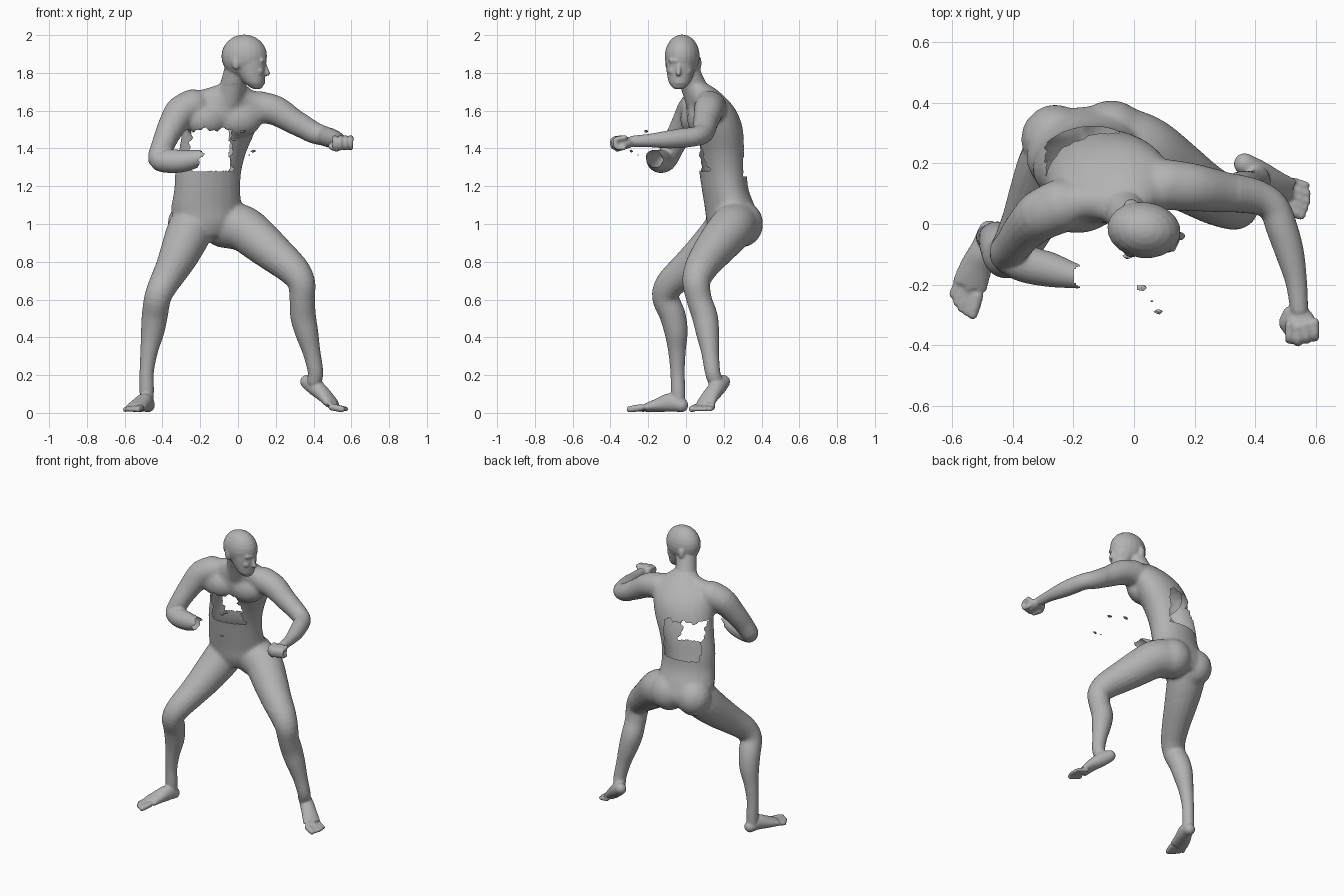
import bpy, bmesh, math, random
from mathutils import Vector, Matrix

random.seed(4)
grey = bpy.data.materials.new("plain grey")
grey.diffuse_color = (0.45, 0.45, 0.45, 1)
bm = bmesh.new()


def ball(c, r, yaw=0.0):
    """Ellipsoid with centre c and radii r."""
    m = Matrix.Translation(c) @ Matrix.Rotation(yaw, 4, 'Z') @ Matrix.Diagonal((*r, 1))
    bmesh.ops.create_uvsphere(bm, u_segments=20, v_segments=12, radius=1, matrix=m)


def spline(rows, n=4):
    """Catmull-Rom through rows of numbers."""
    p = [Vector(r) for r in rows]
    p = [2 * p[0] - p[1]] + p + [2 * p[-1] - p[-2]]
    out = []
    for i in range(1, len(p) - 2):
        a, b, c, d = p[i - 1:i + 3]
        for k in range(n):
            t = k / n
            out.append(0.5 * (2 * b + (c - a) * t + (2 * a - 5 * b + 4 * c - d) * t * t
                              + (3 * b - a - 3 * c + d) * t ** 3))
    return out + [p[-2]]


def loft(rows, side=None, segs=20):
    """Closed tube; rows are x, y, z, radius or x, y, z, half width, half depth.
    With a side axis given, the sections stay level."""
    pts = spline([tuple(r) if len(r) == 5 else (*r, r[3]) for r in rows])
    rings, u = [], None
    for i, q in enumerate(pts):
        c = Vector(q[:3])
        t = (Vector(pts[min(i + 1, len(pts) - 1)][:3]) - Vector(pts[max(i - 1, 0)][:3])).normalized()
        if side:
            u = Vector(side).normalized()
            v = Vector((0, 0, 1)).cross(u)
        else:
            if u is None:
                u = t.cross(Vector((0, 0, 1)))
                if u.length < 0.1:
                    u = Vector((1, 0, 0))
            u = (u - t * u.dot(t)).normalized()
            v = t.cross(u)
        rings.append([bm.verts.new(c + u * q[3] * math.cos(a) + v * q[4] * math.sin(a))
                      for a in (2 * math.pi * k / segs for k in range(segs))])
    for a, b in zip(rings, rings[1:]):
        for k in range(segs):
            bm.faces.new((a[k], a[(k + 1) % segs], b[(k + 1) % segs], b[k]))
    bm.faces.new(rings[0][::-1])
    bm.faces.new(rings[-1])
    if not side:  # rounded ends
        for q in (pts[0], pts[-1]):
            r = min(q[3], q[4])
            ball(q[:3], (r, r, r))


# torso, buttocks, chest muscles, shoulder slopes
loft([(-.17, .25, .93, .10, .11), (-.165, .25, 1.0, .17, .138), (-.168, .235, 1.08, .188, .133),
      (-.163, .208, 1.18, .178, .122), (-.157, .195, 1.28, .178, .124), (-.135, .185, 1.38, .182, .13),
      (-.105, .168, 1.48, .195, .136), (-.08, .143, 1.57, .20, .136), (-.06, .12, 1.64, .185, .115),
      (-.04, .09, 1.70, .125, .085), (-.03, .06, 1.74, .07, .06)], side=(1, .2, 0))
ball((-.26, .278, 1.0), (.112, .118, .12))
ball((-.075, .29, 1.0), (.122, .12, .125))
ball((-.17, .055, 1.555), (.125, .085, .095), .2)
ball((.01, .085, 1.555), (.12, .078, .095), .2)
loft([(-.03, .07, 1.70, .06), (-.16, .075, 1.657, .062), (-.26, .05, 1.62, .077)])
loft([(-.02, .07, 1.69, .057), (.05, .10, 1.65, .064), (.12, .12, 1.62, .075)])

# neck and head, turned to the side
loft([(-.045, .07, 1.66, .078), (-.025, .035, 1.74, .068), (-.005, 0, 1.83, .064)])
ball((.033, -.02, 1.888), (.122, .093, .115), -.12)
loft([(.106, -.040, 1.712, .024, .028), (.096, -.037, 1.725, .038, .043), (.083, -.034, 1.755, .058, .059),
      (.068, -.030, 1.80, .077, .072), (.058, -.026, 1.85, .091, .081), (.05, -.022, 1.91, .10, .086)],
     side=(1, -.15, 0))
loft([(.140, -.037, 1.85, .010), (.150, -.039, 1.82, .011), (.156, -.040, 1.797, .014)])    # nose
for s in (-1, 1):
    loft([(.142, -.037 + s * .012, 1.864, .011), (.126, -.034 + s * .048, 1.866, .012)])  # brow
    ball((.108, -.032 + s * .04, 1.81), (.028, .024, .024))                               # cheek
    ball((-.012, -.014 + s * .082, 1.852), (.022, .014, .036), s * .25)                   # ear
for z in (1.763, 1.749):
    loft([(.125, -.058, z, .008), (.134, -.04, z, .010), (.131, -.018, z, .008)])         # lips

# legs
loft([(-.23, .25, 1.02, .122), (-.27, .18, .93, .118), (-.31, .09, .84, .105), (-.35, 0, .76, .09),
      (-.395, -.085, .68, .078), (-.425, -.108, .61, .071), (-.44, -.072, .52, .069),
      (-.452, -.053, .43, .062), (-.47, -.048, .33, .047), (-.483, -.045, .22, .038),
      (-.483, -.042, .12, .038), (-.483, -.04, .06, .036)])
loft([(-.07, .27, 1.0, .127), (.03, .24, .975, .122), (.12, .18, .905, .113), (.21, .12, .83, .099),
      (.29, .075, .76, .086), (.335, .055, .69, .074), (.34, .07, .60, .067), (.345, .1, .51, .068),
      (.365, .115, .42, .061), (.39, .128, .32, .047), (.41, .14, .22, .041), (.405, .155, .17, .04)])


def foot(rows, big, small):
    """Foot body with five toes fanned between the big and small toe tips."""
    loft(rows)
    centre = Vector(rows[-1][:3])
    big, small = Vector(big), Vector(small)
    ahead = (big + small) / 2 - centre
    ahead.z = 0
    for i in range(5):
        tip = big.lerp(small, i / 4) + ahead * .22 * math.sin(math.pi * i / 4)
        r = .019 if i == 0 else .0145
        base = tip - ahead * .8 + (centre - tip) * .12 + Vector((0, 0, .008))
        loft([(*base, r), (*base.lerp(tip, .6), r), (*tip, r * .9)], segs=10)


foot([(-.477, -.025, .04, .038, .037), (-.493, -.08, .055, .045, .05), (-.52, -.14, .042, .053, .038),
      (-.543, -.205, .028, .059, .024)], (-.532, -.298, .019), (-.598, -.232, .017))
foot([(.365, .198, .165, .036, .038), (.41, .168, .135, .043, .045), (.46, .13, .09, .05, .036),
      (.50, .10, .045, .058, .025)], (.55, .030, .02), (.567, .128, .02))

# arms
loft([(.11, .13, 1.62, .085), (.2, .12, 1.6, .08), (.3, .105, 1.54, .068), (.4, .09, 1.485, .058),
      (.46, .055, 1.465, .052), (.49, -.02, 1.455, .052), (.515, -.1, 1.447, .047),
      (.535, -.19, 1.442, .036), (.545, -.28, 1.438, .030)])
loft([(-.24, .06, 1.625, .09), (-.305, .03, 1.59, .085), (-.36, -.02, 1.5, .071),
      (-.395, -.065, 1.42, .062), (-.42, -.1, 1.345, .057), (-.365, -.128, 1.333, .063),
      (-.28, -.15, 1.335, .058), (-.2, -.17, 1.35, .043), (-.14, -.18, 1.36, .034)])

# clenched fist
ball((.55, -.33, 1.43), (.05, .055, .034))
for i in range(4):
    x = .513 + .028 * i
    y = .008 * abs(i - 1)
    loft([(x, y - .34, 1.456, .015), (x, y - .386, 1.446, .015), (x, y - .384, 1.408, .014),
          (x, y - .345, 1.402, .013)], segs=10)
loft([(.51, -.29, 1.425, .018), (.493, -.33, 1.41, .016), (.522, -.365, 1.395, .014)], segs=10)

# fuse the parts into one smooth skin
bmesh.ops.recalc_face_normals(bm, faces=bm.faces[:])
mesh = bpy.data.meshes.new("body_parts")
bm.to_mesh(mesh)
bm.free()
body = bpy.data.objects.new("body", mesh)
bpy.context.collection.objects.link(body)
fuse = body.modifiers.new("fuse", 'REMESH')
fuse.mode = 'VOXEL'
fuse.voxel_size = .0065
relax = body.modifiers.new("relax", 'SMOOTH')
relax.factor = .5
relax.iterations = 4
bpy.context.view_layer.update()
skin = bpy.data.meshes.new_from_object(body.evaluated_get(bpy.context.evaluated_depsgraph_get()))
body.modifiers.clear()
body.data = skin


def jag(t):
    """Ragged offset along a torn edge."""
    return .008 * math.sin(t * 61) + .005 * math.sin(t * 143 + 1)


def torn(p):
    x, y, z = p
    if y < -.06:  # torn end of the forearm
        return -.3 < x < -.05 and 1.24 < z < 1.42 and x > -.205 + 1.5 * jag(z) + .3 * abs(z - 1.34)
    if y < .15:   # hole in the chest
        return -.25 + jag(z) < x < -.035 + jag(z + 1) and 1.28 < z < 1.5 + jag(x)
    return -.29 + .5 * jag(z) < x < -.045 + .5 * jag(z + 2) and 1.25 + .2 * jag(x) < z < 1.5 + jag(x)


bm = bmesh.new()
bm.from_mesh(skin)
# blend muscles into each other on the trunk and thighs
trunk = [v for v in bm.verts if .8 < v.co.z < 1.74 and abs(v.co.x) < .35 and v.co.y > -.09]
for _ in range(25):
    bmesh.ops.smooth_vert(bm, verts=trunk, factor=.5, use_axis_x=True, use_axis_y=True, use_axis_z=True)
bmesh.ops.delete(bm, geom=[f for f in bm.faces if torn(f.calc_center_median())], context='FACES')
bm.to_mesh(skin)
bm.free()
skin.materials.clear()
skin.materials.append(grey)
skin.shade_smooth()

# loose chips in front of the chest
for i, (c, r) in enumerate((((.025, -.21, 1.49), .02), ((.08, -.29, 1.385), .015),
                            ((.06, -.255, 1.365), .006), ((-.02, -.105, 1.45), .018))):
    bm = bmesh.new()
    bmesh.ops.create_icosphere(bm, subdivisions=1, radius=r)
    for v in bm.verts:
        v.co = Vector((v.co.x, v.co.y * .6, v.co.z * .5)) * random.uniform(.7, 1.2) + Vector(c)
    chip = bpy.data.meshes.new(f"chip_{i}")
    bm.to_mesh(chip)
    bm.free()
    chip.materials.append(grey)
    bpy.context.collection.objects.link(bpy.data.objects.new(f"chip_{i}", chip))
